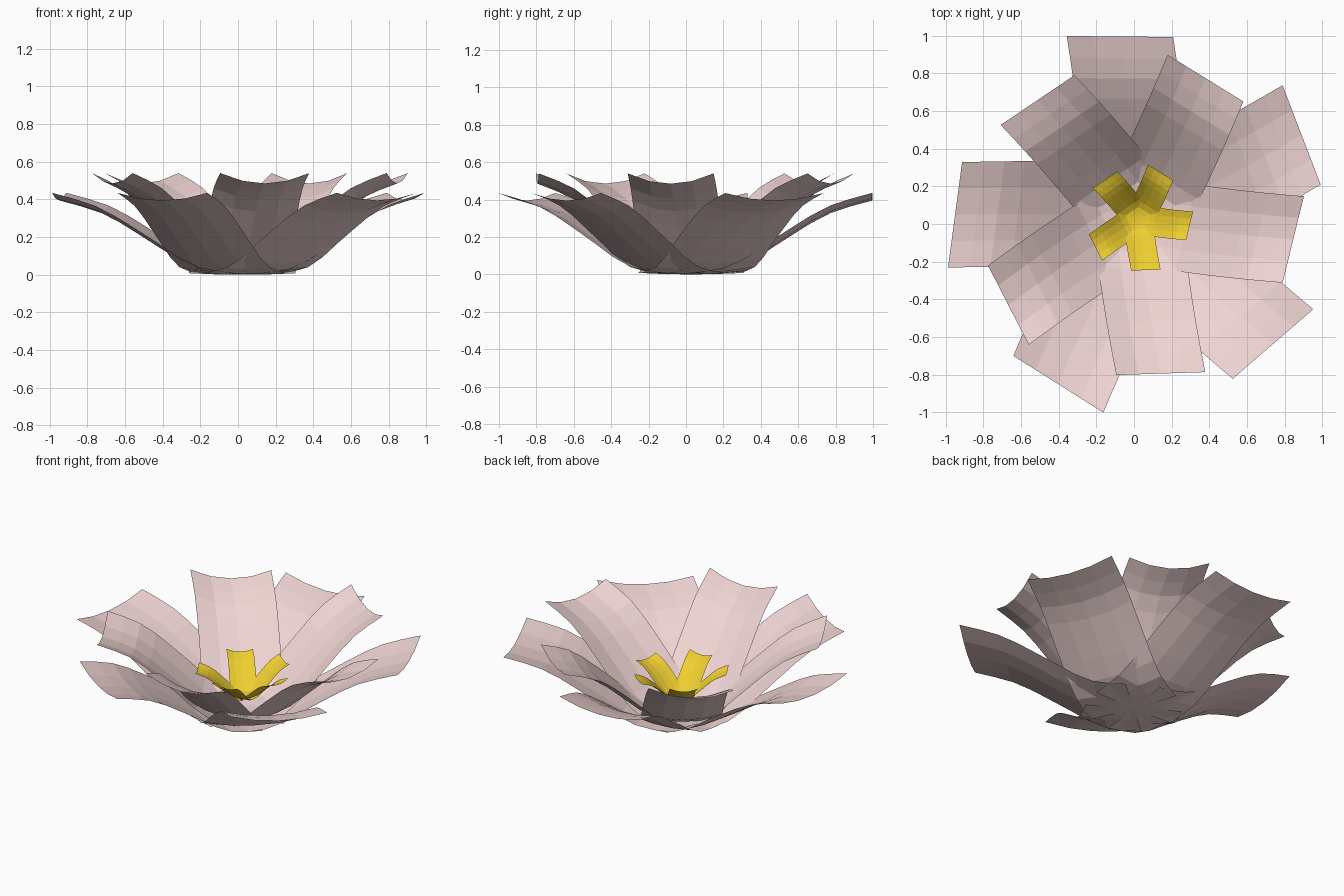
import bpy
from math import radians, cos, sin

if "Cube" in bpy.data.objects:
    bpy.data.objects.remove(bpy.data.objects["Cube"])

CX, CY = 0.024, 0.026          # point where all petals meet


def material(name, rgb):
    m = bpy.data.materials.new(name)
    m.diffuse_color = (*rgb, 1)
    m.use_nodes = True
    m.node_tree.nodes["Principled BSDF"].inputs["Base Color"].default_value = m.diffuse_color
    return m


pink = material("petal_pink", (0.86, 0.66, 0.65))
gold = material("centre_gold", (0.86, 0.62, 0.03))

# Lengthwise curve of a petal: (distance, height), both as fractions
CURVE = [(0, 0), (0.10, 0.01), (0.20, 0.04), (0.31, 0.15), (0.43, 0.33), (0.55, 0.52),
         (0.66, 0.69), (0.77, 0.83), (0.88, 0.92), (1, 1)]
COLS = 4


def petal(name, angle, length, width, rise, cup, sway, base, mat):
    """Curved, cupped strip that starts at the centre and sways sideways."""
    a = radians(angle)
    verts, faces = [], []
    for t, h in CURVE:
        for j in range(COLS + 1):
            s = 2 * j / COLS - 1
            u = t * length
            v = s * width / 2 + sway * t ** 1.5
            z = base + h * rise + cup * s * s * min(1, 0.2 + 2 * t)
            verts.append((CX + u * cos(a) - v * sin(a), CY + u * sin(a) + v * cos(a), z))
    n = COLS + 1
    for i in range(len(CURVE) - 1):
        for j in range(COLS):
            k = i * n + j
            faces.append((k, k + n, k + n + 1, k + 1))
    me = bpy.data.meshes.new(name)
    me.from_pydata(verts, [], faces)
    me.materials.append(mat)
    ob = bpy.data.objects.new(name, me)
    bpy.context.collection.objects.link(ob)


OUTER = [89.5, 21, -49.2, 237.8, 172.4]
INNER = [-88.1, -13.8, 58.3, 124, 207.2]

# Wide outer ring, steeper inner ring, small golden centre
for i, a in enumerate(OUTER):
    petal(f"outer_petal_{i + 1}", a, 0.969, 0.565, 0.395, 0.04, 0.107, 0, pink)
for i, a in enumerate(INNER):
    petal(f"inner_petal_{i + 1}", a, 0.824, 0.473, 0.475, 0.055, 0.091, 0.01, pink)
    petal(f"centre_petal_{i + 1}", a, 0.272, 0.156, 0.16, 0.018, 0.03, 0.11, gold)
